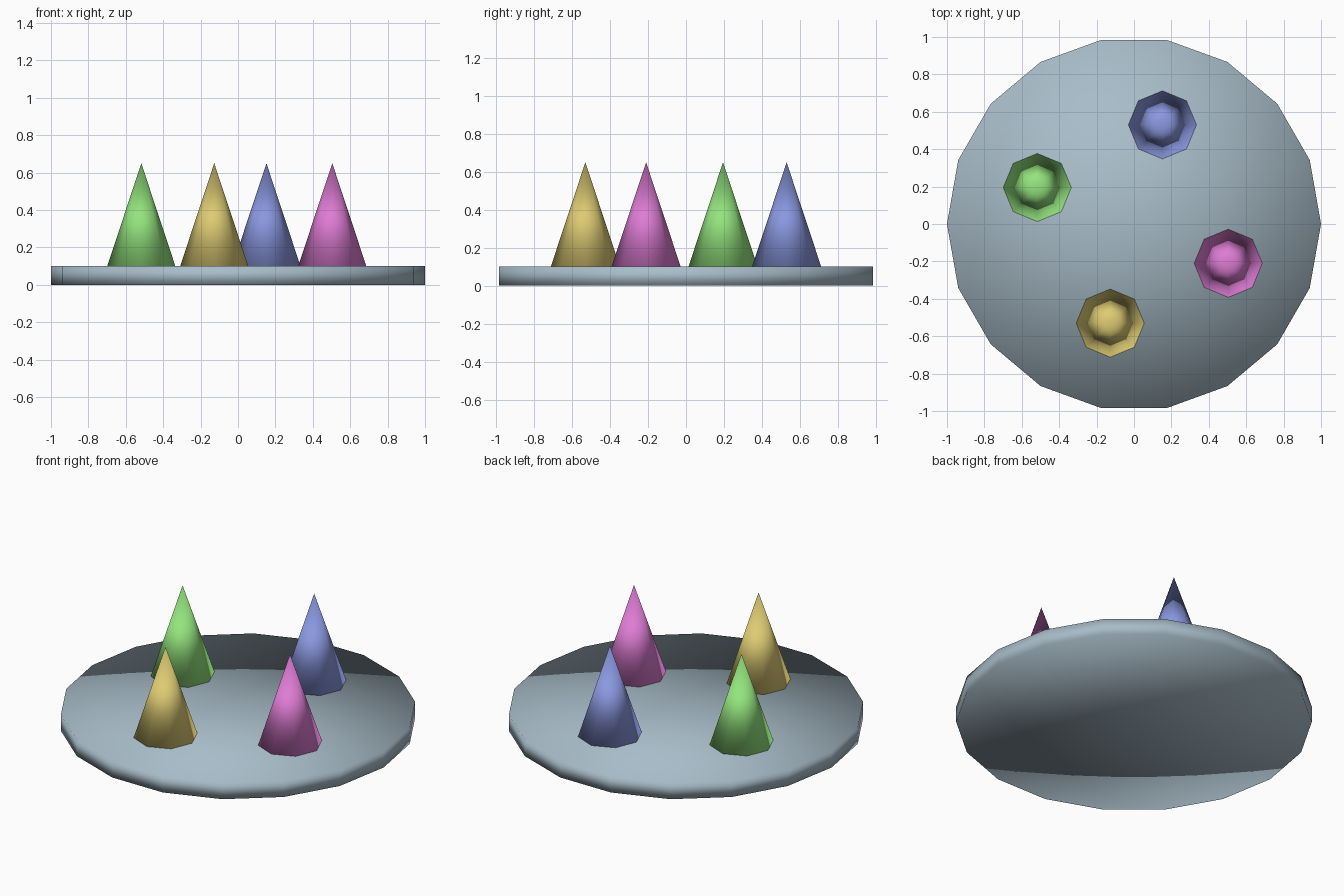
import bpy

# Remove the default object
cube = bpy.data.objects.get("Cube")
if cube:
    bpy.data.objects.remove(cube, do_unlink=True)


def linear(c):
    c /= 255
    return c / 12.92 if c <= 0.04045 else ((c + 0.055) / 1.055) ** 2.4


def material(name, rgb):
    mat = bpy.data.materials.new(name)
    mat.use_nodes = True
    colour = tuple(linear(c) for c in rgb) + (1.0,)
    mat.diffuse_color = colour
    bsdf = mat.node_tree.nodes["Principled BSDF"]
    bsdf.inputs["Base Color"].default_value = colour
    return mat


def finish(name, mat):
    """Name, colour and smooth the part that was just added."""
    obj = bpy.context.object
    obj.name = obj.data.name = name
    obj.data.materials.append(mat)
    bpy.ops.object.shade_smooth()


BASE_TOP = 0.10
CONE_HEIGHT = 0.55
CONE_RADIUS = 0.182

# Round base plate
bpy.ops.mesh.primitive_cylinder_add(
    vertices=18, radius=1.0, depth=BASE_TOP, end_fill_type='TRIFAN',
    location=(0, 0, BASE_TOP / 2), rotation=(0, 0, 1.5707963))
bpy.ops.object.transform_apply(location=False, rotation=True, scale=False)
finish("base_plate", material("blue grey", (168, 188, 200)))

# Four eight-sided cones standing on the plate
cones = [
    ("green", (148, 228, 126), -0.517, 0.195),
    ("gold", (222, 203, 115), -0.127, -0.53),
    ("blue", (138, 152, 224), 0.152, 0.53),
    ("pink", (222, 124, 212), 0.504, -0.21),
]
for colour, rgb, x, y in cones:
    bpy.ops.mesh.primitive_cone_add(
        vertices=8, radius1=CONE_RADIUS, radius2=0, depth=CONE_HEIGHT,
        location=(x, y, BASE_TOP + CONE_HEIGHT / 2))
    finish(colour + "_cone", material(colour, rgb))
